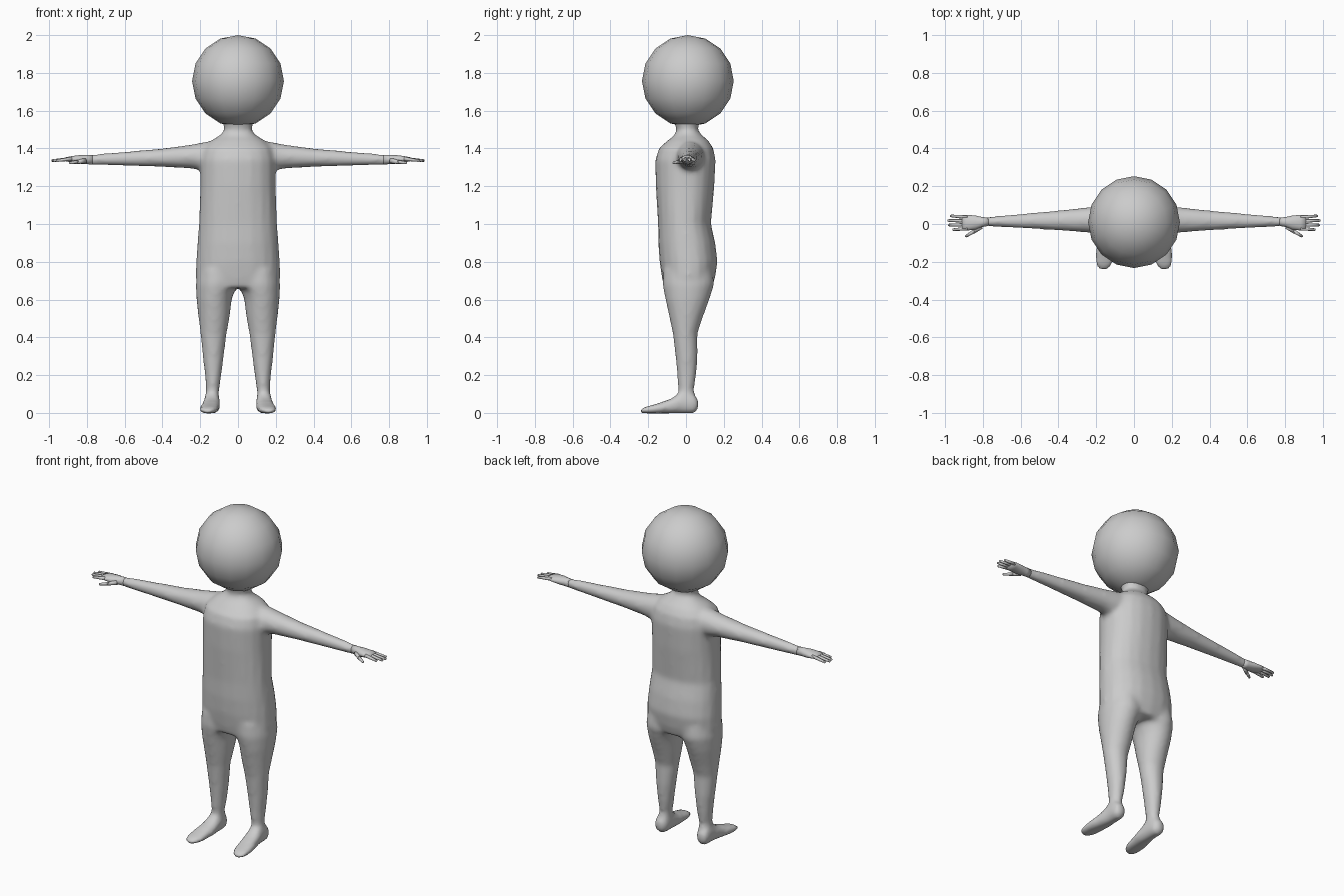
import bpy
import bmesh
import math
from mathutils import Matrix, Vector

cube = bpy.data.objects.get("Cube")
if cube:
    bpy.data.objects.remove(cube, do_unlink=True)

# One plain colour for the whole figure
grey = bpy.data.materials.new("plain grey")
grey.use_nodes = True
colour = (0.6, 0.6, 0.6, 1)
grey.diffuse_color = colour
grey.node_tree.nodes["Principled BSDF"].inputs["Base Color"].default_value = colour


def loft(bm, axis, rings, sides=20, power=1.0, side=1):
    """Skin ellipses along an axis; ring = position, low/high, low/high."""
    loops = []
    for along, a_low, a_high, b_low, b_high in rings:
        loop = []
        for i in range(sides):
            angle = 2 * math.pi * i / sides
            c, s = math.cos(angle), math.sin(angle)
            c = math.copysign(abs(c) ** power, c)
            s = math.copysign(abs(s) ** power, s)
            point = [(a_low + a_high + c * (a_high - a_low)) / 2,
                     (b_low + b_high + s * (b_high - b_low)) / 2]
            point.insert("xyz".index(axis), along)
            point[0] *= side
            loop.append(bm.verts.new(point))
        loops.append(loop)
    faces = [bm.faces.new(loops[0]), bm.faces.new(loops[-1])]
    for low, high in zip(loops, loops[1:]):
        for i in range(sides):
            j = (i + 1) % sides
            faces.append(bm.faces.new((low[i], low[j], high[j], high[i])))
    bmesh.ops.recalc_face_normals(bm, faces=faces)


def finger(bm, start, end, radius, side):
    """Tapered rod with a rounded tip."""
    start, end = Vector(start), Vector(end)
    start.x *= side
    end.x *= side
    way = end - start
    turn = way.to_track_quat("Z", "Y").to_matrix().to_4x4()
    bmesh.ops.create_cone(bm, cap_ends=True, segments=8, radius1=radius,
                          radius2=radius * 0.65, depth=way.length,
                          matrix=Matrix.Translation((start + end) / 2) @ turn)
    bmesh.ops.create_uvsphere(bm, u_segments=8, v_segments=6, radius=radius * 0.65,
                              matrix=Matrix.Translation(end))


def make_object(name, bm):
    mesh = bpy.data.meshes.new(name)
    for face in bm.faces:
        face.smooth = True
    bm.to_mesh(mesh)
    bm.free()
    mesh.materials.append(grey)
    obj = bpy.data.objects.new(name, mesh)
    bpy.context.collection.objects.link(obj)
    return obj


# Torso from hips to neck: height, half width, front, back
torso = [(.66, .212, -.115, .137), (.72, .225, -.128, .155), (.8, .222, -.14, .167),
         (.9, .215, -.147, .155), (1, .207, -.148, .132), (1.2, .2, -.16, .15),
         (1.34, .2, -.163, .157), (1.4, .187, -.143, .145), (1.44, .145, -.1, .12),
         (1.47, .095, -.06, .085), (1.5, .07, -.05, .06), (1.56, .09, -.07, .08)]

# Leg: height, inner, outer, front, back
leg = [(.05, .1, .18, -.04, .06), (.12, .1, .168, -.042, .042),
       (.2, .088, .175, -.047, .055), (.3, .075, .187, -.056, .062),
       (.42, .06, .199, -.07, .061), (.5, .045, .209, -.087, .087),
       (.6, .033, .22, -.109, .124), (.68, .005, .224, -.125, .15),
       (.76, .02, .21, -.12, .14)]

# Foot from heel to toe: depth, inner, outer, bottom, top
foot = [(.066, .12, .165, .02, .07), (.04, .1, .18, -.003, .1),
        (-.02, .097, .18, -.003, .115), (-.08, .095, .19, -.003, .075),
        (-.16, .1, .206, -.003, .047), (-.21, .112, .203, -.003, .034),
        (-.242, .135, .188, 0, .02)]

# Arm from shoulder to wrist: reach, front, back, bottom, top
arm = [(.1, -.06, .1, 1.28, 1.445), (.19, -.052, .095, 1.282, 1.432),
       (.25, -.045, .088, 1.294, 1.42), (.4, -.034, .072, 1.302, 1.4),
       (.6, -.022, .054, 1.308, 1.383), (.8, -.012, .036, 1.314, 1.366)]

bm = bmesh.new()
loft(bm, "z", [(z, -w, w, front, back) for z, w, front, back in torso], power=.9)
for side in (1, -1):
    loft(bm, "z", leg, side=side)
    loft(bm, "y", foot, power=.8, side=side)
    loft(bm, "x", arm, side=side)
body = make_object("body", bm)

# Fuse the limbs into one skin and soften the joins
remesh = body.modifiers.new("fuse", "REMESH")
remesh.mode = "VOXEL"
remesh.voxel_size = 0.014
remesh.use_smooth_shade = True
soften = body.modifiers.new("soften", "SMOOTH")
soften.factor = 0.5
soften.iterations = 6

# Hands: palm, four fingers and a thumb
palm = [(.77, -.01, .035, 1.315, 1.366), (.8, -.015, .036, 1.316, 1.366),
        (.84, -.03, .045, 1.319, 1.365), (.88, -.034, .048, 1.326, 1.36),
        (.91, -.032, .046, 1.332, 1.354)]
for side, name in ((1, "left_hand"), (-1, "right_hand")):
    bm = bmesh.new()
    loft(bm, "x", palm, sides=14, side=side)
    for i, tip in enumerate((.955, .978, .982, .968)):
        y = -.027 + .022 * i
        finger(bm, (.88, y * .9, 1.345), (tip, y * 1.1, 1.336), .0105, side)
    finger(bm, (.81, -.012, 1.335), (.85, -.042, 1.328), .015, side)
    finger(bm, (.845, -.038, 1.329), (.888, -.064, 1.324), .0105, side)
    make_object(name, bm)

# Large round head
bm = bmesh.new()
bmesh.ops.create_uvsphere(bm, u_segments=16, v_segments=8, radius=.243,
                          matrix=Matrix.Translation((0, .01, 1.757)))
make_object("head", bm)
